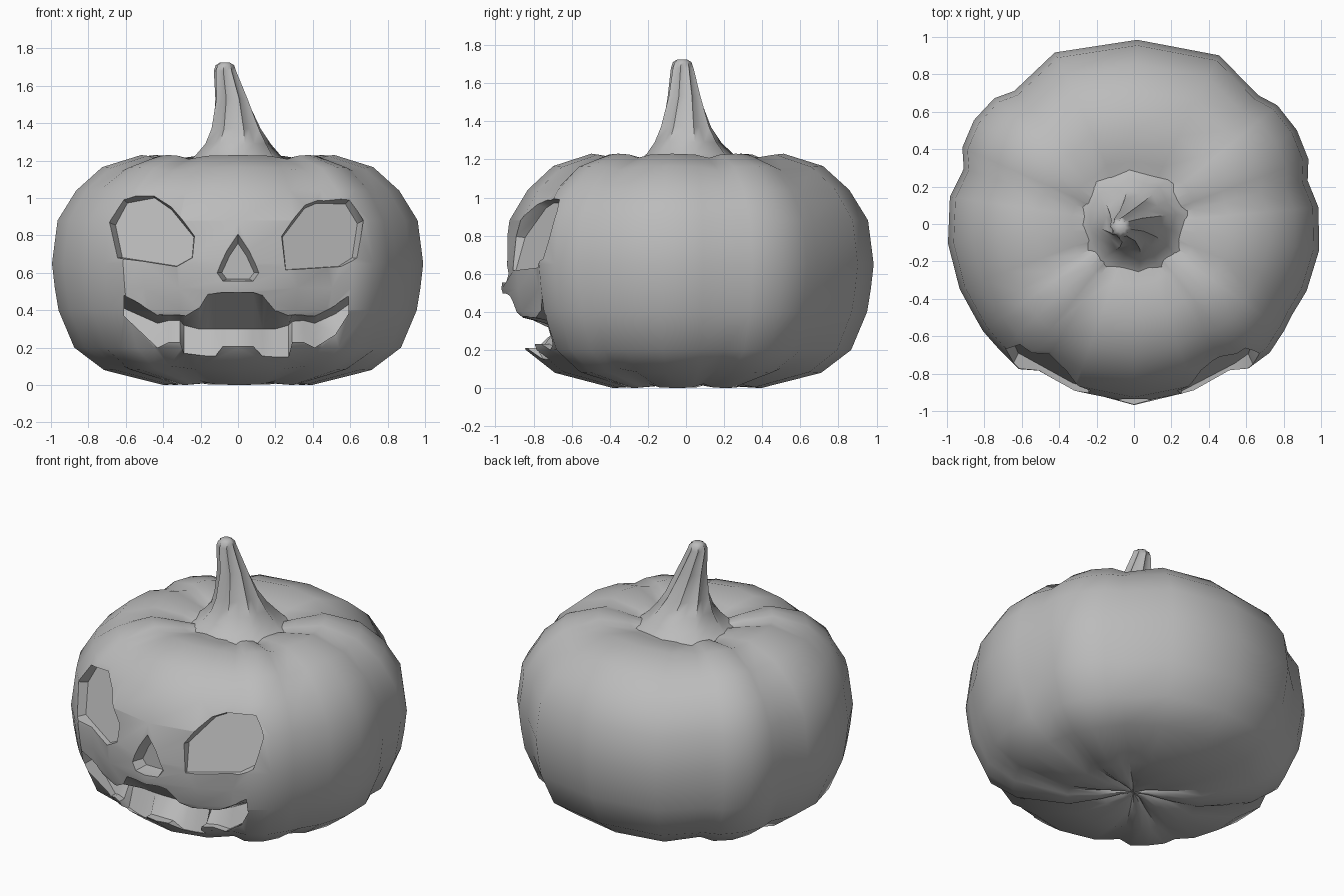
import bpy, bmesh
from math import sin, cos, pi, radians, sqrt, exp

cube = bpy.data.objects.get("Cube")
if cube:
    bpy.data.objects.remove(cube, do_unlink=True)

grey = bpy.data.materials.new("plain_grey")
grey.use_nodes = True
grey.diffuse_color = (0.5, 0.5, 0.5, 1)
grey.node_tree.nodes["Principled BSDF"].inputs["Base Color"].default_value = (0.5, 0.5, 0.5, 1)


def loft(name, loops, fan_ends=False):
    """Skin a row of equal-length loops and cap both ends."""
    bm = bmesh.new()
    rings = [[bm.verts.new(p) for p in loop] for loop in loops]
    n = len(rings[0])
    for a, b in zip(rings, rings[1:]):
        for i in range(n):
            j = (i + 1) % n
            bm.faces.new((a[i], a[j], b[j], b[i]))
    for ring in (rings[0], rings[-1]):
        if fan_ends:
            centre = bm.verts.new(sum((v.co for v in ring), ring[0].co * 0) / n)
            for i in range(n):
                bm.faces.new((ring[i], ring[(i + 1) % n], centre))
        else:
            bm.faces.new(ring)
    bmesh.ops.recalc_face_normals(bm, faces=bm.faces)
    mesh = bpy.data.meshes.new(name)
    bm.to_mesh(mesh)
    bm.free()
    mesh.materials.append(grey)
    obj = bpy.data.objects.new(name, mesh)
    bpy.context.collection.objects.link(obj)
    return obj


def activate(obj):
    bpy.ops.object.select_all(action="DESELECT")
    obj.select_set(True)
    bpy.context.view_layer.objects.active = obj


# Body: uneven lobes as (start angle, groove radius, shoulder radius, middle radius)
lobes = [(-30, .975, .99, 1.0), (14, .957, .995, 1.005), (46, .957, 1.01, .985),
         (132, .957, 1.005, 1.02), (162, .957, .995, 1.0), (210, .985, .99, .985),
         (237, .935, .947, .955), (303, .935, .985, 1.0)]
spokes = []
for k, (start, groove, shoulder, middle) in enumerate(lobes):
    end = lobes[k + 1][0] if k < 7 else 330
    for t, f, dip in ((0, groove, 1), (.2, shoulder, .2), (.5, middle, 0), (.8, shoulder, .2)):
        spokes.append((radians(start + (end - start) * t), f, dip))

profile = [(.08, .03), (.2, .012), (.4, 0), (.72, .08), (.88, .2), (.965, .4), (.985, .52),
           (1, .65), (.97, .88), (.87, 1.04), (.73, 1.165), (.52, 1.23), (.34, 1.2), (.15, 1.16)]
rings = []
for r, z in profile:
    ring = []
    for a, f, dip in spokes:
        lip = .03 * exp(-((a - 1.5 * pi) / .25) ** 2 - ((z - .49) / .1) ** 2)
        rad = r * f + lip
        crease = .022 * dip * (1 if z < .62 else -1) if r < .8 else 0
        ring.append((rad * cos(a), rad * sin(a), z + crease))
    rings.append(ring)
body = loft("pumpkin_body", rings, fan_ends=True)


# Carved openings: straight walls, then a tapered flat floor
def pocket(name, outline, floor, taper, depth):
    cx = sum(p[0] for p in outline) / len(outline)
    cz = sum(p[1] for p in outline) / len(outline)
    inner = [(cx * .97 + (x - cx) * taper, cz + (z - cz) * taper - .012) for x, z in outline]
    return loft(name, [[(x, -1.2, z) for x, z in outline],
                       [(x, floor(x, z) - depth, z) for x, z in outline],
                       [(x, floor(x, z), z) for x, z in inner]])


def eye_floor(x, z):
    return -.96 + .5 * abs(x) + .33 * (z - .8)


right_eye = [(-.69, .87), (-.62, 1.0), (-.46, 1.03), (-.36, .96), (-.23, .8),
             (-.24, .68), (-.33, .63), (-.65, .68)]
left_eye = [(.23, .8), (.36, .97), (.43, 1.0), (.6, .995), (.67, .88),
            (.64, .68), (.56, .63), (.25, .61)]
nose = [(0, .81), (.06, .72), (.115, .6), (.08, .555), (-.08, .555), (-.115, .6), (-.06, .72)]

# Mouth: wedge columns as (x, upper lip, back, lower lip)
columns = [(-.61, .48, .41, .37), (-.43, .385, .33, .2), (-.37, .38, .345, .23),
           (-.31, .38, .345, .23), (-.29, .38, .32, .17), (-.21, .42, .30, .16),
           (-.16, .485, .30, .155), (-.12, .49, .30, .155), (-.08, .495, .30, .21),
           (.08, .495, .30, .21), (.13, .48, .30, .155), (.2, .405, .30, .15),
           (.27, .38, .32, .15), (.29, .38, .34, .23), (.35, .38, .345, .23),
           (.41, .38, .33, .2), (.52, .43, .38, .27), (.59, .475, .43, .38)]
wedge = []
for x, top, back, bottom in columns:
    y_top = -sqrt(.93 ** 2 - x * x)
    y_low = -sqrt((.76 + .45 * (bottom - .15)) ** 2 - x * x)
    wedge.append([(x, -1.2, top), (x, y_top, top), (x, -.69 + .35 * x * x, back),
                  (x, y_low, bottom), (x, -1.2, bottom)])

cutters = [pocket("right_eye_cutter", right_eye, eye_floor, .91, .08),
           pocket("left_eye_cutter", left_eye, eye_floor, .91, .08),
           pocket("nose_cutter", nose, lambda x, z: -.86, .75, .08),
           loft("mouth_cutter", wedge)]
activate(body)
for cutter in cutters:
    mod = body.modifiers.new("carve", "BOOLEAN")
    mod.operation = "DIFFERENCE"
    mod.solver = "EXACT"
    mod.object = cutter
    bpy.ops.object.modifier_apply(modifier=mod.name)
    bpy.data.objects.remove(cutter, do_unlink=True)
bpy.ops.object.shade_smooth_by_angle(angle=radians(38))

# Stem: twisted ribbed rings as (height, radius, centre x, centre y, rib depth)
stem_path = [(1.15, .34, 0, .02, .02), (1.18, .27, 0, .02, .04), (1.23, .215, 0, .02, .06),
             (1.29, .165, 0, .01, .08), (1.37, .125, -.01, 0, .1), (1.53, .08, -.035, -.01, .13),
             (1.68, .053, -.07, -.02, .13), (1.71, .045, -.07, -.02, .1), (1.725, .025, -.07, -.02, 0)]
stem_rings = []
for z, r, cx, cy, rib in stem_path:
    twist = (z - 1.1) * 1.1
    ring = []
    for i in range(16):
        a, rad = i * pi / 8 + twist, r * (1 + rib * (-1) ** i)
        ring.append((cx + rad * cos(a), cy + rad * sin(a), z))
    stem_rings.append(ring)
stem = loft("stem", stem_rings)
activate(stem)
bpy.ops.object.shade_smooth_by_angle(angle=radians(60))
